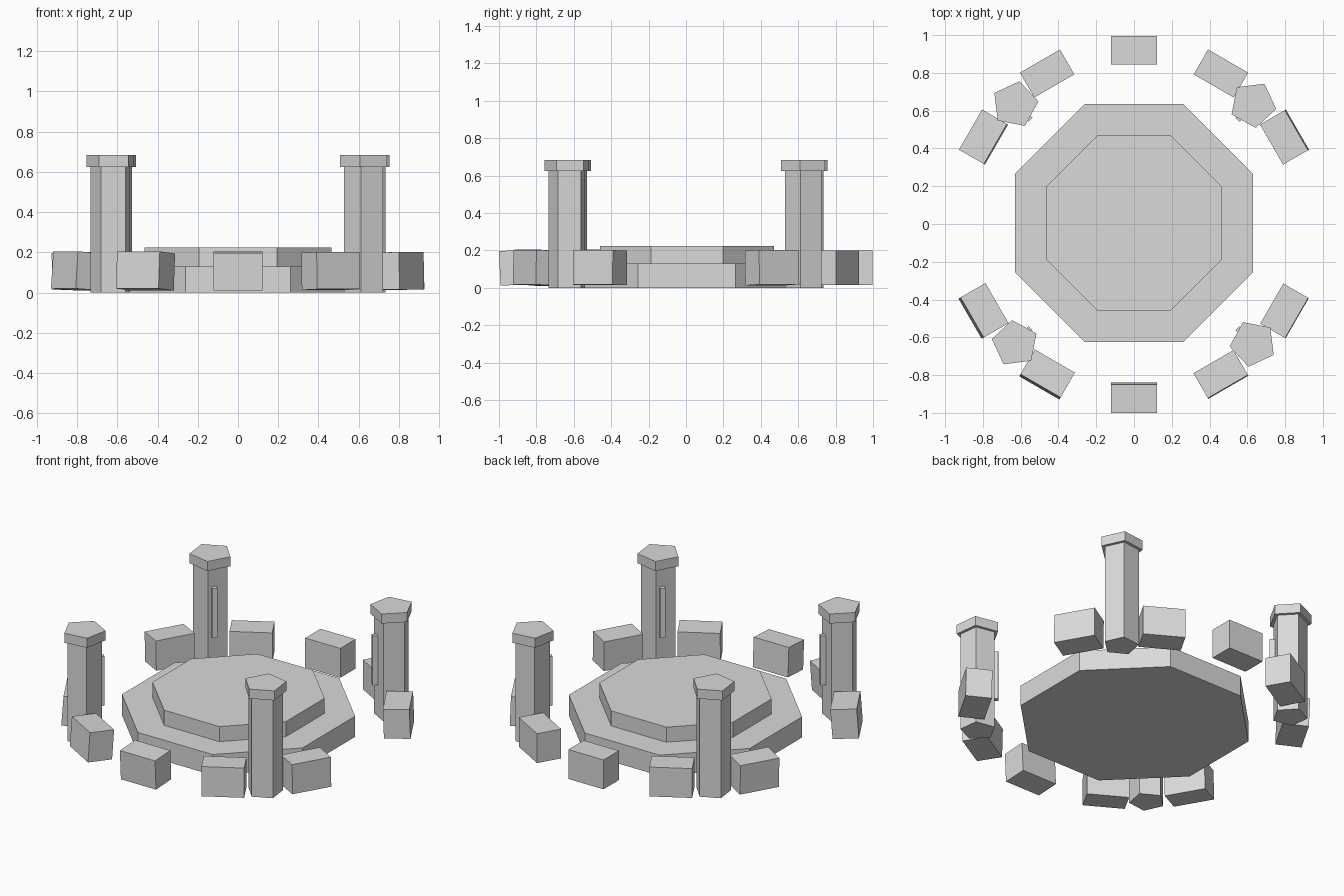
import bpy
from math import cos, pi, radians
from mathutils import Matrix, Vector

if "Cube" in bpy.data.objects:
    bpy.data.objects.remove(bpy.data.objects["Cube"], do_unlink=True)

stone = bpy.data.materials.new("grey_stone")
stone.use_nodes = True
GREY = (0.7, 0.7, 0.7, 1)
stone.diffuse_color = GREY
stone.node_tree.nodes["Principled BSDF"].inputs["Base Color"].default_value = GREY


def finish(name):
    obj = bpy.context.object
    obj.name = name
    obj.data.materials.append(stone)
    return obj


def prism(name, sides, radius, bottom, top, x=0, y=0, first_corner=0):
    """Upright prism with one corner at the given angle in degrees."""
    bpy.ops.mesh.primitive_cylinder_add(vertices=sides, radius=radius, depth=top - bottom)
    obj = finish(name)
    # the primitive's first corner points along +y
    obj.data.transform(Matrix.Rotation(radians(first_corner - 90), 4, "Z"))
    obj.location = (x, y, (bottom + top) / 2)
    return obj


def box(name, size, location, turn, lean=0):
    """Box whose local x points outward, turned about z and leaning inward."""
    bpy.ops.mesh.primitive_cube_add(size=1)
    obj = finish(name)
    obj.data.transform(Matrix.Diagonal((*size, 1)))
    obj.location = location
    obj.rotation_euler = (0, radians(-lean), radians(turn))
    return obj


# Stepped eight-sided platform
for name, apothem, bottom, top in (("platform_base", 0.63, 0, 0.13),
                                   ("platform_step", 0.465, 0.13, 0.225)):
    prism(name, 8, apothem / cos(pi / 8), bottom, top, y=0.005, first_corner=22.5)

# Ring of loosely set blocks, open at both sides
leans = {30: 2, 60: 0, 90: 0, 120: 0, 150: -2, 210: 4, 240: 4, 270: -3, 300: 1.5, 330: 1}
for angle, lean in leans.items():
    outward = Matrix.Rotation(radians(angle), 3, "Z") @ Vector((0.92, 0, 0))
    box(f"ring_block_{angle}", (0.152, 0.245, 0.185), outward + Vector((0, 0, 0.108)), angle, lean)

# Four five-sided columns with caps and a slim strip facing the centre
for i, (sx, sy) in enumerate(((1, 1), (-1, 1), (-1, -1), (1, -1))):
    x, y = 0.63 * sx, 0.633 * sy
    corner = 90 * i - 11
    prism(f"column_{i + 1}", 5, 0.104, 0, 0.625, x, y, corner)
    prism(f"column_cap_{i + 1}", 5, 0.125, 0.625, 0.685, x, y, corner)
    inward = Vector((-sx, -sy, 0)).normalized() * 0.098
    box(f"column_strip_{i + 1}", (0.036, 0.03, 0.31), Vector((x, y, 0.355)) + inward, 45 + 90 * i)
